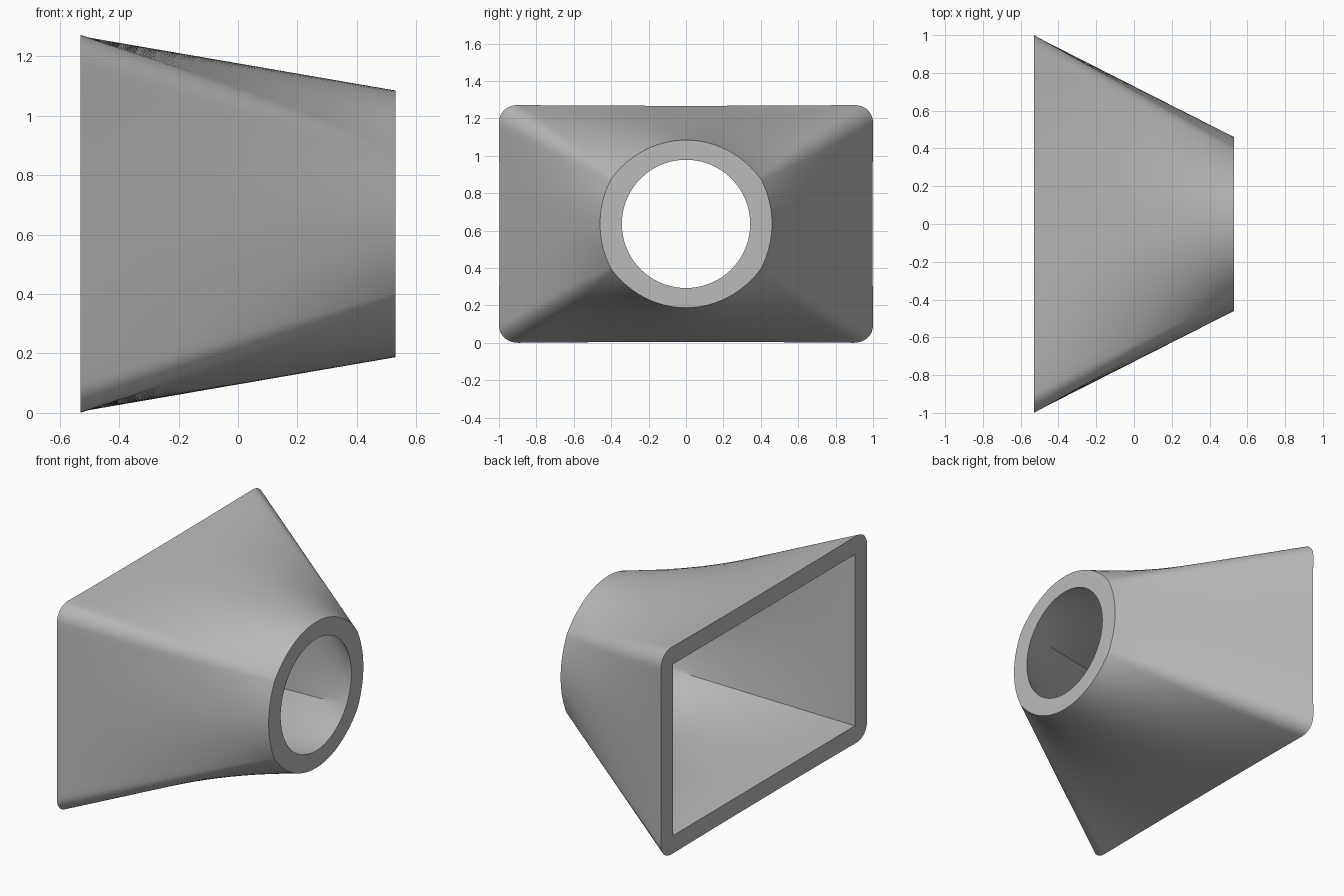
import bpy
import bmesh
from math import atan2, cos, sin, pi
from mathutils import Vector

cube = bpy.data.objects.get("Cube")
if cube:
    bpy.data.objects.remove(cube)

LENGTH = 1.06            # distance between the two openings
HALF_Y, HALF_Z = 0.881, 0.526   # inner rectangle
RADIUS = 0.343           # inner circle
WALL = 0.104
MID_Z = 0.636
SIDE_STEPS, ARC_STEPS, SECTIONS = 24, 8, 16

a = atan2(HALF_Z, HALF_Y)
ANGLES = [-a, a, pi - a, pi + a, 2 * pi - a]
CORNERS = [Vector((0, y * HALF_Y, z * HALF_Z))
           for y, z in ((1, -1), (1, 1), (-1, 1), (-1, -1), (1, -1))]


def inner_surface(side, u, v):
    """Point and outward normal of the straight-ruled rectangle-to-circle loft."""
    edge = CORNERS[side + 1] - CORNERS[side]
    sweep = ANGLES[side + 1] - ANGLES[side]
    t = ANGLES[side] + sweep * u
    rect = CORNERS[side] + edge * u
    circle = Vector((LENGTH, RADIUS * cos(t), RADIUS * sin(t)))
    along = edge.lerp(Vector((0, -sin(t), cos(t))) * RADIUS * sweep, v)
    point = rect.lerp(circle, v) - Vector((LENGTH / 2, 0, 0))
    return point, along.cross(circle - rect).normalized() * -1


def outer_point(side, u, blend, x):
    """Point of the offset skin at x; blend rounds the corner to the next side."""
    v = x / LENGTH + 0.5
    for _ in range(8):
        point, normal = inner_surface(side, u, v)
        if blend:
            other = inner_surface((side + 1) % 4, 0, v)[1]
            angle = normal.angle(other, 0)
            if angle > 1e-4:
                normal = (normal * sin((1 - blend) * angle)
                          + other * sin(blend * angle)) / sin(angle)
        if normal.y * point.y + normal.z * point.z < 0:
            normal = -normal
        v = (x - WALL * normal.x) / LENGTH + 0.5
    point = inner_surface(side, u, v)[0] + normal * WALL
    point.x = x
    return point


# Ring layout: every outer sample knows the inner sample it belongs to
inner_keys = [(s, i / SIDE_STEPS) for s in range(4) for i in range(SIDE_STEPS)]
outer_keys, partner = [], []
for s in range(4):
    for i in range(SIDE_STEPS + 1):
        outer_keys.append((s, i / SIDE_STEPS, 0))
        partner.append((s * SIDE_STEPS + i) % len(inner_keys))
    for j in range(1, ARC_STEPS):
        outer_keys.append((s, 1, j / ARC_STEPS))
        partner.append((s + 1) * SIDE_STEPS % len(inner_keys))

bm = bmesh.new()
inner, outer = [], []
for k in range(SECTIONS + 1):
    v = k / SECTIONS
    x = (v - 0.5) * LENGTH
    inner.append([bm.verts.new(inner_surface(s, u, v)[0]) for s, u in inner_keys])
    outer.append([bm.verts.new(outer_point(s, u, b, x)) for s, u, b in outer_keys])

# Inner and outer skins
for rings in (inner, outer):
    for r0, r1 in zip(rings, rings[1:]):
        for i in range(len(r0)):
            j = (i + 1) % len(r0)
            bm.faces.new((r0[i], r0[j], r1[j], r1[i]))

# Flat rims at both openings
for k in (0, SECTIONS):
    for i in range(len(outer_keys)):
        j = (i + 1) % len(outer_keys)
        loop = [outer[k][i], outer[k][j], inner[k][partner[j]]]
        if partner[i] != partner[j]:
            loop.append(inner[k][partner[i]])
        bm.faces.new(loop)

bmesh.ops.recalc_face_normals(bm, faces=bm.faces)
bmesh.ops.translate(bm, verts=bm.verts, vec=(0, 0, MID_Z))
mesh = bpy.data.meshes.new("transition_duct")
bm.to_mesh(mesh)
bm.free()

grey = bpy.data.materials.new("plain grey")
grey.use_nodes = True
colour = (0.5, 0.5, 0.5, 1)
grey.diffuse_color = colour
grey.node_tree.nodes["Principled BSDF"].inputs["Base Color"].default_value = colour
mesh.materials.append(grey)

duct = bpy.data.objects.new("transition_duct", mesh)
bpy.context.collection.objects.link(duct)
bpy.ops.object.select_all(action='DESELECT')
duct.select_set(True)
bpy.context.view_layer.objects.active = duct
bpy.ops.object.shade_smooth_by_angle(angle=pi / 6)
